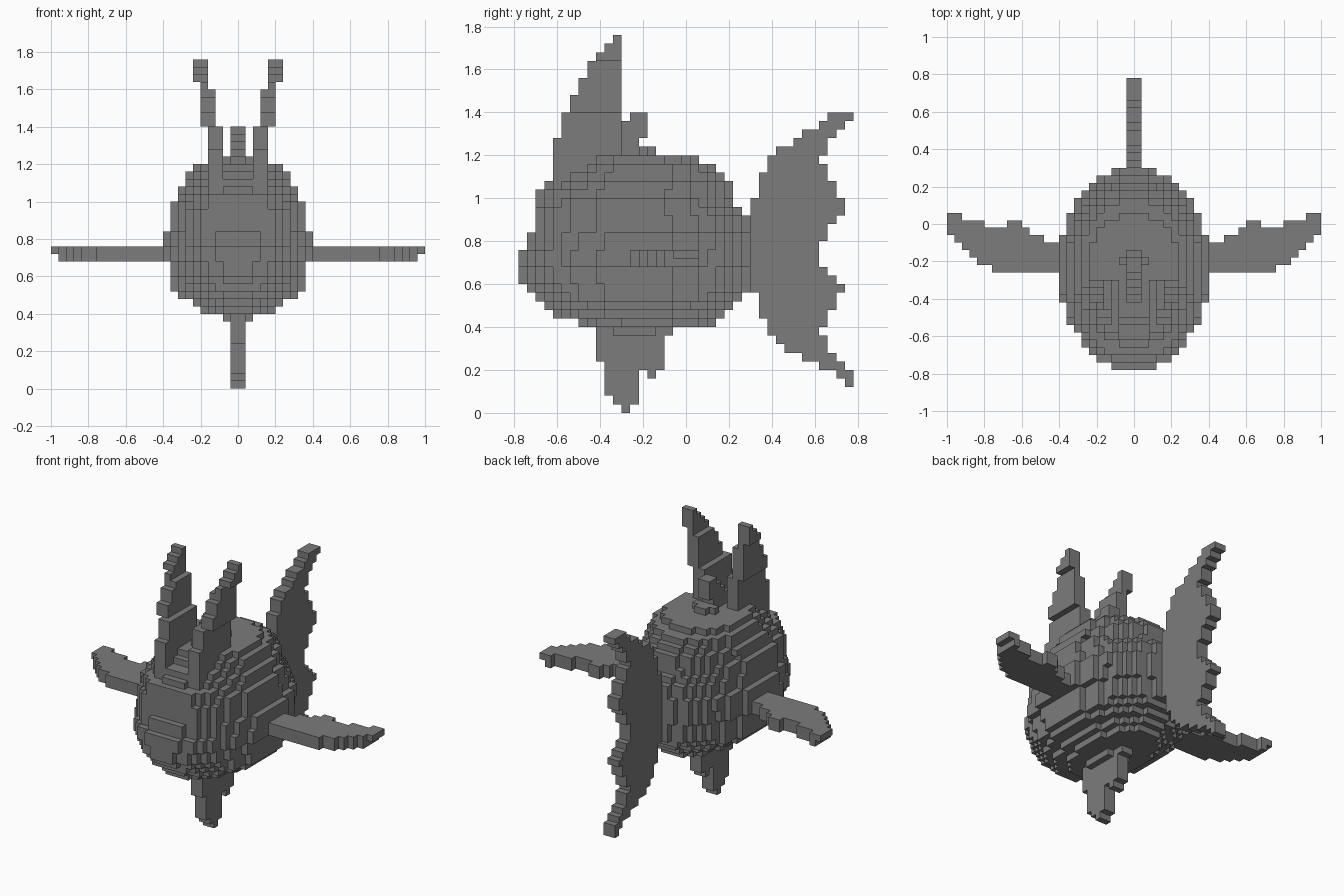
import bpy
import bmesh
from mathutils import Vector

# Remove the default cube
default_cube = bpy.data.objects.get("Cube")
if default_cube:
    bpy.data.objects.remove(default_cube, do_unlink=True)

CELL = 0.04                               # edge length of one block
ORIGIN = Vector((0.0, -0.78, 0.0))        # corner of block (0, 0, 0)

# One plain grey for the whole model
grey = bpy.data.materials.new("plain_grey")
grey.use_nodes = True
colour = (0.2, 0.2, 0.2, 1.0)
grey.diffuse_color = colour
grey.node_tree.nodes["Principled BSDF"].inputs["Base Color"].default_value = colour

AXES = [Vector((1, 0, 0)), Vector((0, 1, 0)), Vector((0, 0, 1))]


def build_blocks(name, cells):
    """Make a mesh from the exposed sides of a set of blocks."""
    cells = set(cells)
    bm = bmesh.new()
    corners = {}

    def corner(point):
        key = tuple(round(value) for value in point)
        if key not in corners:
            corners[key] = bm.verts.new(ORIGIN + Vector(key) * CELL)
        return corners[key]

    for cell in cells:
        base = Vector(cell)
        for axis in range(3):
            u, v = AXES[(axis + 1) % 3], AXES[(axis + 2) % 3]
            for side in (0, 1):
                step = AXES[axis] * (1 if side else -1)
                neighbour = tuple(round(value) for value in base + step)
                if neighbour in cells:
                    continue
                start = base + AXES[axis] * side
                loop = [start, start + u, start + u + v, start + v]
                if not side:
                    loop.reverse()
                bm.faces.new([corner(point) for point in loop])

    mesh = bpy.data.meshes.new(name)
    bm.to_mesh(mesh)
    bm.free()
    mesh.materials.append(grey)
    obj = bpy.data.objects.new(name, mesh)
    bpy.context.collection.objects.link(obj)
    return obj


def mirrored(cells):
    """Reflect blocks to the other side of the middle plane."""
    return {(-1 - i, j, k) for i, j, k in cells}


def upright_fin(bottom, fronts, backs, columns):
    """Fill rows from front to back; columns(k) gives the blocks across."""
    return {(i, j, k)
            for k, (front, back) in enumerate(zip(fronts, backs), bottom)
            for j in range(front, back)
            for i in columns(k)}


def middle(k):
    return (-1, 0)


# Round body: an oval slice per layer, with a flattened forehead
BODY_BOTTOM = 9
body_front = [9, 7, 4, 3, 2, 1] + [0] * 4 + [1, 1] + [0] * 3 + [1, 1, 3, 4, 6, 7, 13]
body_back = [18, 23, 24, 25, 26] + [27] * 9 + [26, 25, 25, 25, 24, 23, 21, 16]
body_half = [2, 5, 6, 8] + [9] * 4 + [10] * 4 + [9] * 4 + [8, 8, 7, 7, 6, 2]
FOREHEAD = range(21, 26)

body = set()
for k, (front, back, half) in enumerate(zip(body_front, body_back, body_half), BODY_BOTTOM):
    centre, reach = (front + back) / 2, (back - front) / 2
    for j in range(front, back):
        if k in FOREHEAD and j < 2:
            continue
        for i in range(-half, half):
            across = (i + 0.5) / half
            along = (j + 0.5 - centre) / reach
            if across ** 2 + along ** 2 <= 1:
                body.add((i, j, k))
build_blocks("body", body)

# Tall crescent tail
tail_front = ([38, 37, 35, 33, 31, 30, 29, 29, 28, 28, 28] + [26] * 9
              + [27, 27, 28, 28, 28, 29, 29, 30, 32, 33, 35, 36])
tail_back = [39, 39, 38, 37, 36, 36, 35, 36, 36, 37, 37, 38, 37, 36, 35, 35, 35,
             36, 36, 37, 38, 38, 37, 37, 36, 36, 35, 36, 36, 37, 38, 39]
build_blocks("tail_fin", upright_fin(3, tail_front, tail_back, middle))

# Belly fin with a small hanging notch at the back
belly_front = [12, 11, 10, 10, 10, 10] + [9] * 5
belly_back = [13] + [14] * 4 + [17] * 6
belly = upright_fin(0, belly_front, belly_back, middle)
belly |= {(i, 15, 4) for i in middle(0)}
build_blocks("belly_fin", belly)

# Short fin on the middle of the back
build_blocks("middle_back_fin",
             upright_fin(30, [9, 10, 11, 12, 13], [16, 14, 15, 15, 15], middle))


# Pair of tall top fins that lean outwards in steps
def leaning(k):
    inner = 2 + (k >= 35) + (k >= 40)
    return (4,) if k == 40 else (inner, inner + 1)


top_front = [4] * 6 + [5] * 3 + [6, 6, 7, 7, 8, 8, 9, 10, 11]
left_top = upright_fin(26, top_front, [12] * len(top_front), leaning)
build_blocks("left_top_fin", left_top)
build_blocks("right_top_fin", mirrored(left_top))

# Pair of flat side fins, two layers thick with a thinner tip
side_front = [13] * 11 + [14, 14, 15, 16, 17, 18]
side_back = [17] * 4 + [18, 18, 19, 20, 20, 19, 19, 19, 20, 20, 20, 21, 21]
left_side = {(i, j, k)
             for i, (front, back) in enumerate(zip(side_front, side_back), 8)
             for j in range(front, back)
             for k in ((18,) if i == 24 else (17, 18))}
build_blocks("left_side_fin", left_side)
build_blocks("right_side_fin", mirrored(left_side))
